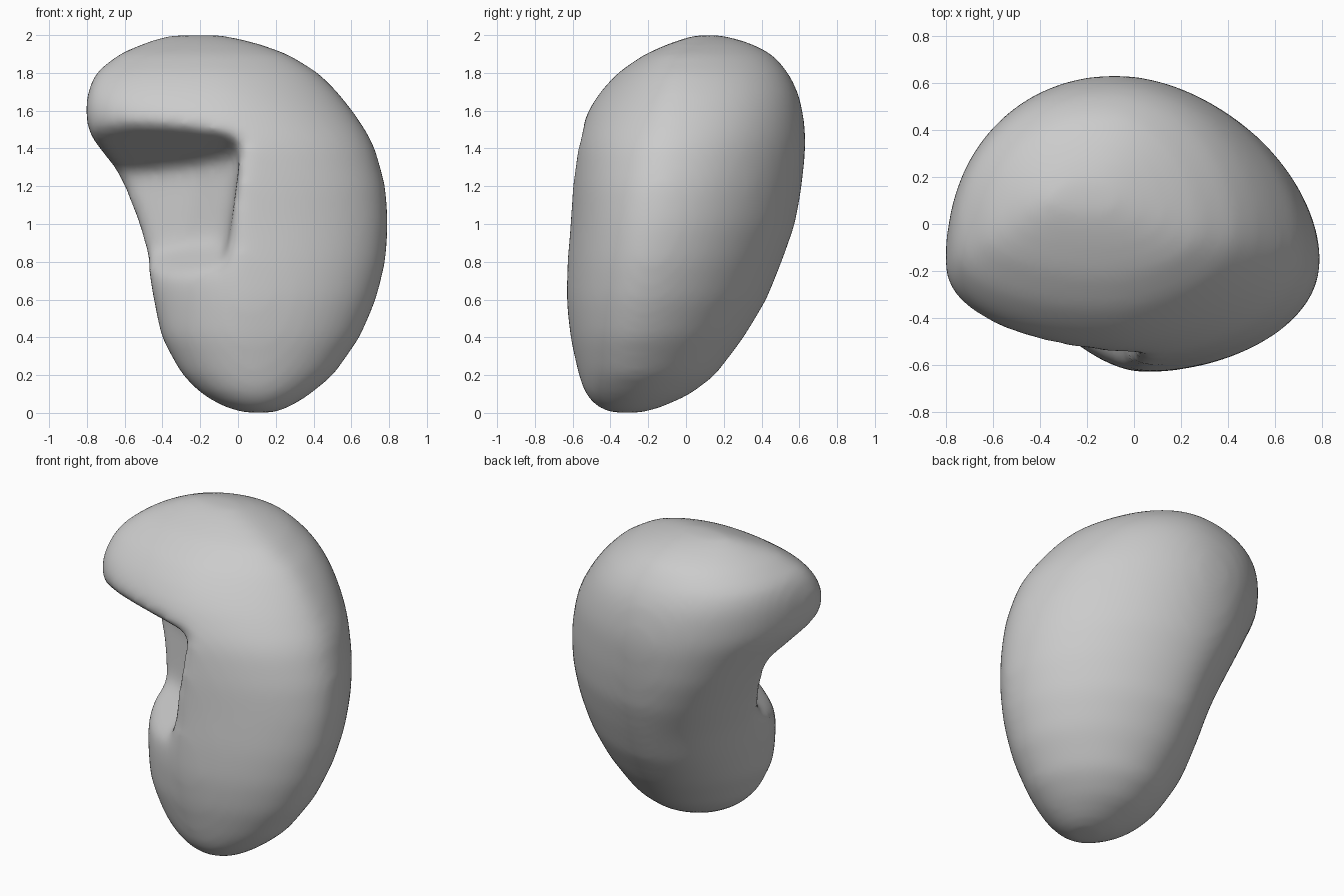
import bpy
import bmesh
from math import cos, sin, pi, exp

if "Cube" in bpy.data.objects:
    bpy.data.objects.remove(bpy.data.objects["Cube"])

SIDES = 56


def make_object(name, bm):
    bmesh.ops.recalc_face_normals(bm, faces=bm.faces)
    mesh = bpy.data.meshes.new(name)
    bm.to_mesh(mesh)
    bm.free()
    obj = bpy.data.objects.new(name, mesh)
    bpy.context.scene.collection.objects.link(obj)
    return obj


def loft(bm, rings):
    """Skin a stack of closed rings and cap both ends."""
    loops = [[bm.verts.new(p) for p in ring] for ring in rings]
    for low, high in zip(loops, loops[1:]):
        for i in range(len(low)):
            j = (i + 1) % len(low)
            bm.faces.new((low[i], low[j], high[j], high[i]))
    bm.faces.new(loops[0][::-1])
    bm.faces.new(loops[-1])


def power(value, exponent):
    return abs(value) ** exponent * (1 if value > 0 else -1)


def bump(z, centre, width):
    return exp(-((z - centre) / width) ** 2)


def inside(value, low, high):
    margin = .25 * (high - low)
    return min(max(value, low + margin), high - margin)


def section(z, x0, x1, y0, y1):
    """Lopsided oval: crests off centre, fullness varying by quadrant."""
    cx = inside(.1 - .12 * z, x0, x1)
    crest = -.3 + .14 * z
    right_cy = inside(crest, y0, y1)
    left_cy = inside(crest - .12 * bump(z, 1.6, .25), y0, y1)
    shoulder = bump(z, 1.75, .25)
    front_right = 1 + .2 * shoulder
    back_right = 1.1 - .1 * shoulder
    front_left = 1.1 + .4 * bump(z, .93, .36) - .12 * bump(z, 1.65, .2)
    back_left = 1.05 - .2 * bump(z, 1.2, .3) - .15 * shoulder
    ring = []
    for i in range(SIDES):
        c, s = cos(2 * pi * i / SIDES), sin(2 * pi * i / SIDES)
        if c > 0:
            p, cy, reach = (back_right if s > 0 else front_right), right_cy, x1 - cx
        else:
            p, cy, reach = (back_left if s > 0 else front_left), left_cy, cx - x0
        ring.append((cx + power(c, p) * reach,
                     cy + power(s, p) * (y1 - cy if s > 0 else cy - y0), z))
    return ring


# Body outline: height, then x and y limits
outline = [
    (0, .02, .21, -.42, -.22), (.03, -.08, .28, -.48, -.12),
    (.1, -.2, .39, -.54, .03), (.2, -.3, .51, -.57, .16),
    (.4, -.41, .65, -.615, .31), (.6, -.45, .735, -.635, .43),
    (.8, -.485, .785, -.63, .51), (1, -.54, .8, -.615, .58),
    (1.2, -.62, .785, -.605, .615), (1.4, -.74, .73, -.585, .635),
    (1.48, -.795, .69, -.565, .635), (1.6, -.81, .61, -.52, .62),
    (1.7, -.8, .53, -.455, .595), (1.8, -.76, .43, -.365, .545),
    (1.9, -.635, .27, -.22, .46), (1.96, -.5, .1, -.08, .34),
    (2, -.38, -.07, .04, .2),
]
bm = bmesh.new()
loft(bm, [section(*row) for row in outline])
body = make_object("bean_body", bm)

# Hollow cutter: plan outline with sloping floor and roof
plan = [(0, -.9), (.02, -.42), (-.03, -.32), (-.2, -.18), (-.52, .01),
        (-1, .2), (-1, -.9)]


def slope(base, x_rate, y_rate, shift):
    return [(x - shift, y, base + x_rate * x + y_rate * y) for x, y in plan]


bm = bmesh.new()
loft(bm, [slope(1.09, .53, .53, .08), slope(1.18, -.2, -.52, 0)])
cutter = make_object("hollow_cutter", bm)
cutter.hide_render = True
cutter.hide_viewport = True
cutter.display_type = 'WIRE'

# Carve the hollow, then round its rim
cut = body.modifiers.new("hollow", 'BOOLEAN')
cut.operation = 'DIFFERENCE'
cut.solver = 'EXACT'
cut.object = cutter
skin = body.modifiers.new("even_skin", 'REMESH')
skin.mode = 'VOXEL'
skin.voxel_size = .025
skin.use_smooth_shade = True
soft = body.modifiers.new("soft_rim", 'SMOOTH')
soft.factor = .5
soft.iterations = 45

# Single grey finish
grey = bpy.data.materials.new("plain_grey")
grey.use_nodes = True
colour = (.6, .6, .6, 1)
grey.diffuse_color = colour
grey.node_tree.nodes["Principled BSDF"].inputs["Base Color"].default_value = colour
body.data.materials.append(grey)
for poly in body.data.polygons:
    poly.use_smooth = True
